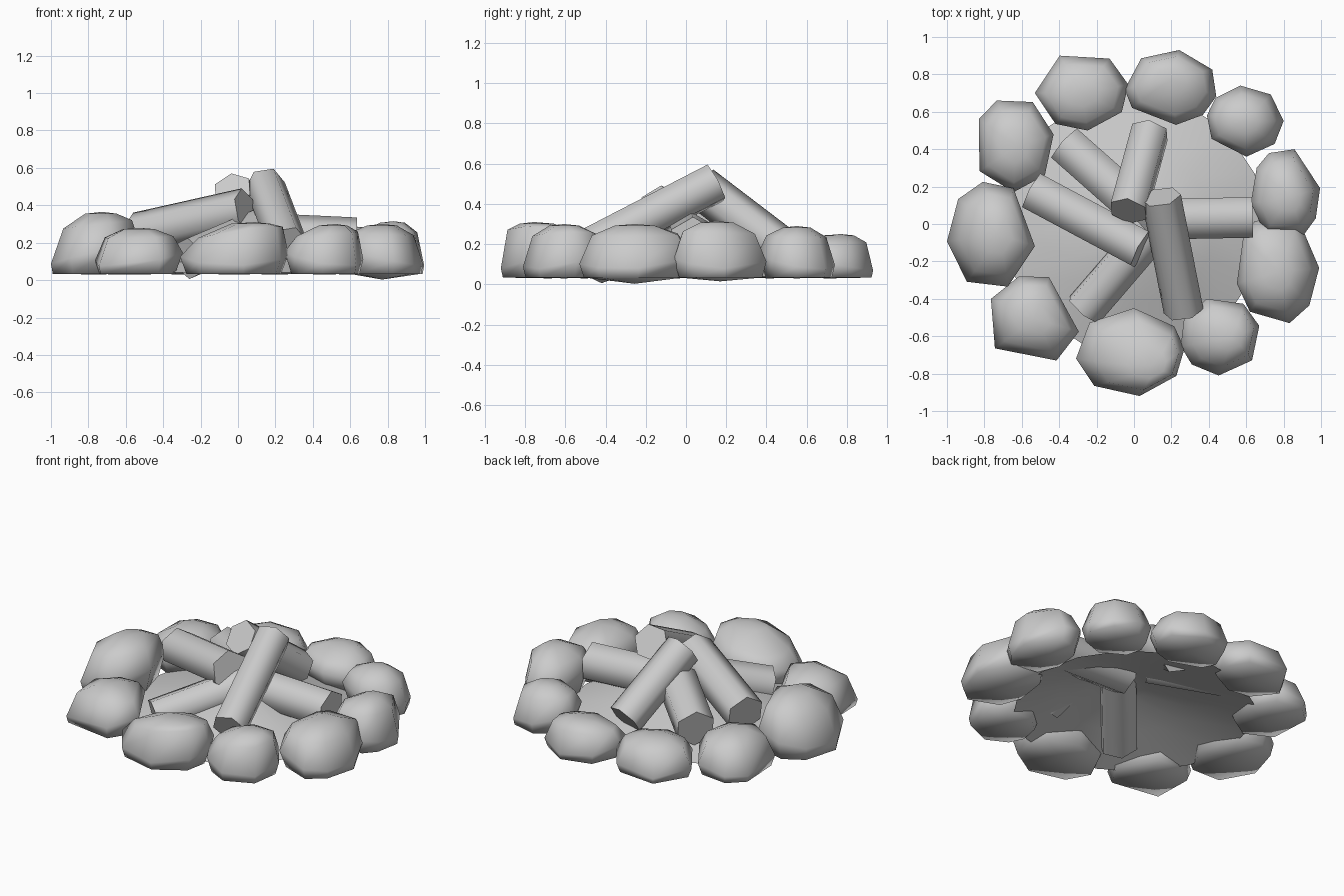
import bpy, bmesh, math
from mathutils import Vector

cube = bpy.data.objects.get("Cube")
if cube:
    bpy.data.objects.remove(cube, do_unlink=True)

grey = bpy.data.materials.new("stone_grey")
grey.use_nodes = True
grey.diffuse_color = (0.6, 0.6, 0.6, 1)
grey.node_tree.nodes["Principled BSDF"].inputs["Base Color"].default_value = (0.6, 0.6, 0.6, 1)


def finish(bm, name, angle):
    """Turn the bmesh into a smooth-shaded object with sharp edges kept."""
    bmesh.ops.recalc_face_normals(bm, faces=bm.faces)
    mesh = bpy.data.meshes.new(name)
    bm.to_mesh(mesh)
    bm.free()
    mesh.materials.append(grey)
    obj = bpy.data.objects.new(name, mesh)
    bpy.context.collection.objects.link(obj)
    bpy.ops.object.select_all(action='DESELECT')
    obj.select_set(True)
    bpy.context.view_layer.objects.active = obj
    bpy.ops.object.shade_smooth_by_angle(angle=math.radians(angle))


def bridge(bm, rings):
    for a, b in zip(rings, rings[1:]):
        n = len(a)
        for i in range(n):
            j = (i + 1) % n
            bm.faces.new((a[i], a[j], b[j], b[i]))


def fan(bm, ring, tip):
    for i in range(len(ring)):
        bm.faces.new((ring[i - 1], ring[i], tip))


def rock(name, cx, cy, hx, hy, bottom, top, corners, lean=(0, 0)):
    """Faceted boulder: corners at given angles, lofted between two tips."""
    outline = [Vector((math.cos(math.radians(a)), math.sin(math.radians(a))))
               for a in corners]
    # Fit the outline to its footprint
    lo = Vector((min(p.x for p in outline), min(p.y for p in outline)))
    hi = Vector((max(p.x for p in outline), max(p.y for p in outline)))
    mid, size = (lo + hi) / 2, hi - lo
    outline = [Vector(((p.x - mid.x) * 2 * hx / size.x,
                       (p.y - mid.y) * 2 * hy / size.y)) for p in outline]
    centre, lean = Vector((cx, cy)), Vector(lean)
    outward = centre.normalized()
    floor = .034
    height = top - floor
    bm = bmesh.new()
    rings = []
    # Level, scale, then how each changes towards the outer side, and lean
    for level, scale, drop, flare, shift in ((0, .87, 0, .09, 0),
                                             (.36, 1, -.2, 0, 0),
                                             (.8, .78, -.03, -.01, .3),
                                             (.97, .36, 0, 0, .8)):
        ring = []
        for p in outline:
            facing = p.normalized()
            side = facing.dot(outward)
            q = centre + p * (scale + flare * side) + lean * shift
            z = level + drop * side
            if level == .8:
                z += facing.dot(lean)       # shoulder rises towards the peak
            ring.append(bm.verts.new((q.x, q.y, floor + z * height)))
        rings.append(ring)
    bridge(bm, rings)
    fan(bm, rings[0], bm.verts.new((cx, cy, bottom)))
    fan(bm, rings[-1], bm.verts.new((cx + lean.x, cy + lean.y, top)))
    finish(bm, name, 85)


def log(name, start, end, radius, roll=0):
    """Six-sided log between two points, rolled about its axis."""
    start, end = Vector(start), Vector(end)
    axis = (end - start).normalized()
    side = axis.cross(Vector((0, 0, 1))).normalized()
    up = side.cross(axis)
    angles = [math.radians(roll + 60 * k) for k in range(6)]
    bm = bmesh.new()
    rings = [[bm.verts.new(p + radius * (side * math.sin(a) + up * math.cos(a)))
              for a in angles] for p in (start, end)]
    bridge(bm, rings)
    bm.faces.new(rings[0])
    bm.faces.new(rings[1])
    finish(bm, name, 65)


# Ring of stones: centre, half sizes, bottom, top, corner angles, lean
rock("rock_left", -.765, -.055, .235, .28, .03, .365,
     (60, 101, 138, 186, 237, 292, 349), (.04, 0))
rock("rock_back_left", -.63, .415, .2, .245, .03, .27,
     (12, 62, 114, 148, 214, 270, 320))
rock("rock_back", -.28, .7, .25, .2, .03, .245,
     (9, 54, 118, 183, 236, 277, 328))
rock("rock_back_centre", .195, .73, .245, .2, .03, .25,
     (28, 80, 130, 183, 213, 276, 313, 346), (0, .04))
rock("rock_back_right", .595, .55, .205, .19, .03, .29,
     (0, 48, 97, 140, 171, 210, 272, 320))
rock("rock_right", .81, .17, .185, .23, .015, .315,
     (8, 75, 118, 145, 190, 234, 301, 330), (.02, -.02))
rock("rock_front_right", .77, -.255, .22, .275, .003, .3,
     (1, 59, 122, 144, 195, 229, 287, 320))
rock("rock_front_inner_right", .46, -.605, .21, .205, .03, .3,
     (15, 55, 109, 152, 195, 226, 268, 322), (.06, 0))
rock("rock_front", -.02, -.685, .29, .235, .03, .31,
     (5, 36, 86, 138, 188, 229, 280, 328), (.11, -.07))
rock("rock_front_left", -.53, -.505, .235, .225, .03, .28,
     (70, 107, 152, 217, 300, 346))

# Stacked firewood
log("log_left", (-.54, .175, .245), (.04, -.135, .375), .118)
log("log_right", (.63, .035, .21), (.1, .025, .235), .125)
log("log_front", (.265, -.465, .19), (.145, .145, .505), .108, 20)
log("log_back", (.085, .49, .165), (-.03, .07, .485), .108, 12)
log("log_back_left", (-.365, .425, .2), (-.02, .12, .3), .12)
log("log_front_left", (-.265, -.455, .115), (.1, -.03, .27), .115, 10)

# Ash mound under the wood, its peak a little right of and before the centre
bm = bmesh.new()
rings = [[bm.verts.new((shift + radius * math.cos(math.tau * k / 16),
                        -shift + radius * math.sin(math.tau * k / 16), z))
          for k in range(16)]
         for radius, z, shift in ((.7, .04, 0), (.4, .135, .03), (.16, .21, .06))]
bridge(bm, rings)
fan(bm, rings[-1], bm.verts.new((.07, -.07, .235)))
finish(bm, "ash_mound", 60)
